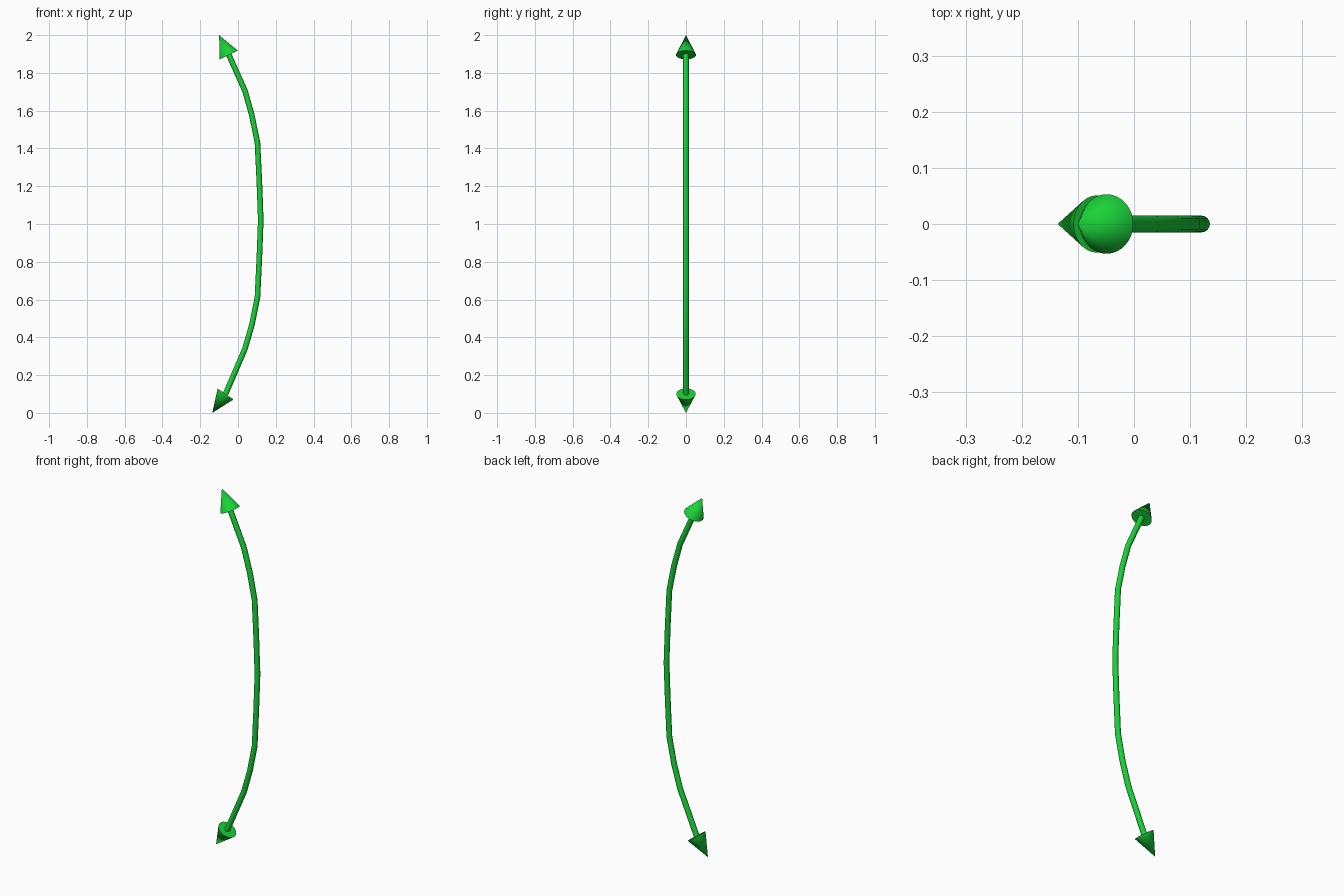
import bpy
from mathutils import Vector

if "Cube" in bpy.data.objects:
    bpy.data.objects.remove(bpy.data.objects["Cube"])

green = bpy.data.materials.new("green")
green.diffuse_color = (0.01, 0.65, 0.04, 1)
green.use_nodes = True
green.node_tree.nodes["Principled BSDF"].inputs["Base Color"].default_value = green.diffuse_color


def finish(obj, name):
    obj.name = name
    obj.data.materials.append(green)
    bpy.ops.object.select_all(action='DESELECT')
    obj.select_set(True)
    bpy.context.view_layer.objects.active = obj
    bpy.ops.object.shade_smooth_by_angle()


def arrow_head(name, tip, base, radius):
    tip, base = Vector(tip), Vector(base)
    axis = tip - base
    bpy.ops.mesh.primitive_cone_add(
        vertices=32, radius1=radius, radius2=0, depth=axis.length,
        location=(tip + base) / 2,
        rotation=axis.to_track_quat('Z', 'Y').to_euler())
    finish(bpy.context.object, name)


# Bowed shaft: centre line in the xz plane
path = [(-0.066, 0.10), (0.037, 0.34), (0.074, 0.468), (0.103, 0.612),
        (0.113, 0.82), (0.1205, 1.02), (0.113, 1.225), (0.103, 1.43),
        (0.074, 1.573), (0.037, 1.705), (-0.049, 1.897)]
curve = bpy.data.curves.new("shaft", 'CURVE')
curve.dimensions = '3D'
curve.bevel_depth = 0.0148
curve.bevel_resolution = 6
curve.use_fill_caps = True
spline = curve.splines.new('POLY')
spline.points.add(len(path) - 1)
for point, (x, z) in zip(spline.points, path):
    point.co = (x, 0, z, 1)
shaft = bpy.data.objects.new("shaft", curve)
bpy.context.collection.objects.link(shaft)
bpy.context.view_layer.objects.active = shaft
shaft.select_set(True)
bpy.ops.object.convert(target='MESH')
finish(bpy.context.object, "shaft")

# Arrow heads at both ends
arrow_head("upper_arrow_head", (-0.10, 0, 2.0), (-0.049, 0, 1.895), 0.053)
arrow_head("lower_arrow_head", (-0.136, 0, 0.0), (-0.066, 0, 0.10), 0.051)
